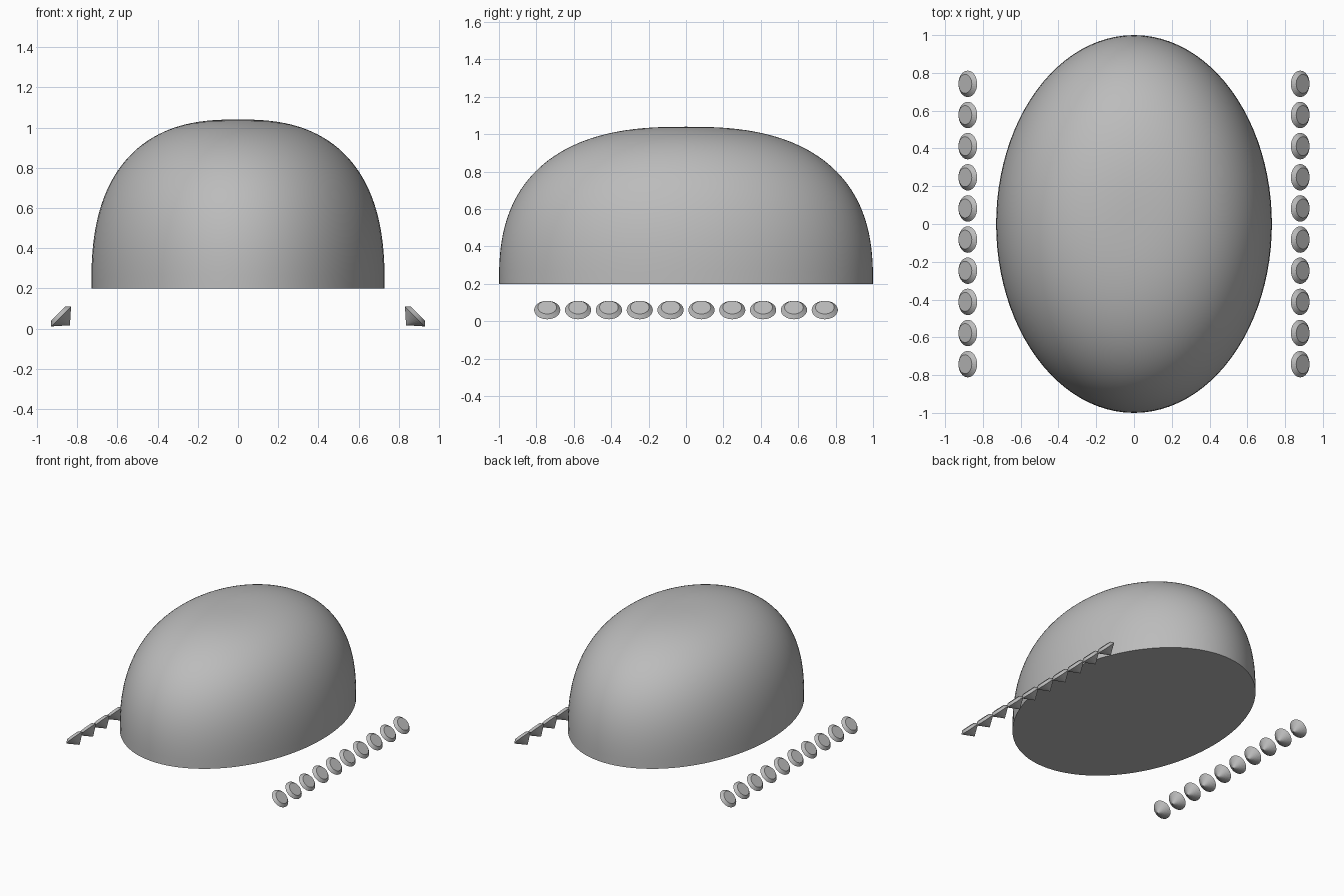
import bpy
import bmesh
import math
from mathutils import Matrix

cube = bpy.data.objects.get("Cube")
if cube:
    bpy.data.objects.remove(cube)


def make_material(name, rgb):
    mat = bpy.data.materials.new(name)
    mat.use_nodes = True
    mat.diffuse_color = (*rgb, 1)
    mat.node_tree.nodes["Principled BSDF"].inputs["Base Color"].default_value = (*rgb, 1)
    return mat


grey = make_material("plain grey", (0.5, 0.5, 0.5))


def lathe(name, rings, segments):
    """Stack rings of (radius, height); a zero radius makes a closing point."""
    bm = bmesh.new()
    loops = []
    for radius, height in rings:
        count = segments if radius > 0 else 1
        angles = [2 * math.pi * i / segments for i in range(count)]
        loops.append([bm.verts.new((radius * math.cos(a), radius * math.sin(a), height))
                      for a in angles])
    for low, high in zip(loops, loops[1:]):
        for i in range(segments):
            j = (i + 1) % segments
            corners = [low[i % len(low)], low[j % len(low)],
                       high[j % len(high)], high[i % len(high)]]
            bm.faces.new(list(dict.fromkeys(corners)))
    # Flat caps on open ends
    for loop in (loops[0], loops[-1]):
        if len(loop) > 1:
            bm.faces.new(loop)
    bmesh.ops.recalc_face_normals(bm, faces=bm.faces)
    mesh = bpy.data.meshes.new(name)
    bm.to_mesh(mesh)
    bm.free()
    mesh.materials.append(grey)
    obj = bpy.data.objects.new(name, mesh)
    bpy.context.collection.objects.link(obj)
    return obj


# Oval dome with a flat underside
POWER = 2.55
STEPS = 40
profile = []
for k in range(STEPS + 1):
    t = math.pi / 2 * k / STEPS
    radius = math.cos(t) ** (2 / POWER) if k < STEPS else 0
    profile.append((radius, 0.2 + 0.84 * math.sin(t) ** (2 / POWER)))
dome = lathe("dome", profile, 96)
dome.data.transform(Matrix.Diagonal((0.73, 1, 1, 1)))
bpy.context.view_layer.objects.active = dome
dome.select_set(True)
bpy.ops.object.shade_smooth_by_angle(angle=math.radians(40))
dome.select_set(False)

# Rows of cut gems along both sides, tables tilted up and outward
GEM = [(0, -0.062), (0.07, 0), (0.05, 0.02)]
for side, label in ((1, "left"), (-1, "right")):
    for n in range(10):
        gem = lathe(f"{label}_gem_{n + 1}", GEM, 32)
        gem.location = (side * 0.88, -0.742 + n * 1.484 / 9, 0.06)
        gem.rotation_euler = (0, side * math.pi / 4, 0)
